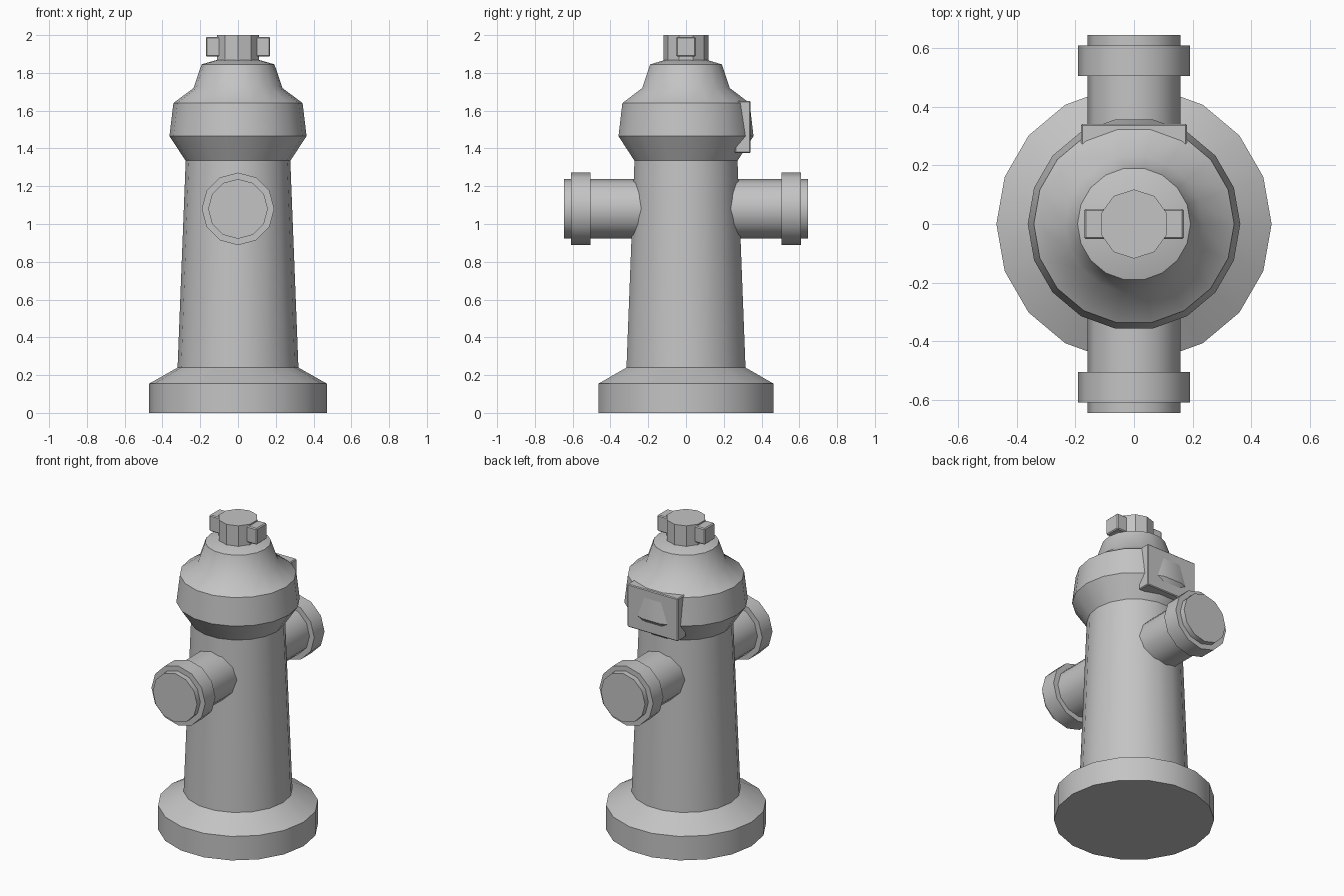
import bpy, bmesh, math
from mathutils import Matrix

if "Cube" in bpy.data.objects:
    bpy.data.objects.remove(bpy.data.objects["Cube"], do_unlink=True)

grey = bpy.data.materials.new("cast_grey")
grey.use_nodes = True
grey.diffuse_color = (0.55, 0.55, 0.55, 1)
grey.node_tree.nodes["Principled BSDF"].inputs["Base Color"].default_value = grey.diffuse_color


def finish(name, bm, matrix=Matrix()):
    bm.transform(matrix)
    bmesh.ops.recalc_face_normals(bm, faces=bm.faces)
    mesh = bpy.data.meshes.new(name)
    bm.to_mesh(mesh)
    bm.free()
    mesh.materials.append(grey)
    obj = bpy.data.objects.new(name, mesh)
    bpy.context.collection.objects.link(obj)
    bpy.ops.object.select_all(action="DESELECT")
    obj.select_set(True)
    bpy.context.view_layer.objects.active = obj
    bpy.ops.object.shade_smooth_by_angle(angle=math.radians(35))
    return obj


def lathe(name, profile, sides, phase=0.0, matrix=Matrix()):
    """Closed solid of revolution from (radius, height) points."""
    bm = bmesh.new()
    rings = []
    for r, z in profile:
        angles = [phase + math.tau * i / sides for i in range(sides)]
        rings.append([bm.verts.new((r * math.cos(a), r * math.sin(a), z)) for a in angles])
    for low, high in zip(rings, rings[1:]):
        for i in range(sides):
            j = (i + 1) % sides
            bm.faces.new((low[i], low[j], high[j], high[i]))
    bm.faces.new(rings[0][::-1])
    bm.faces.new(rings[-1])
    return finish(name, bm, matrix)


def box(name, center, size, bevel):
    bm = bmesh.new()
    bmesh.ops.create_cube(bm, size=1)
    bm.transform(Matrix.Diagonal((*size, 1)))
    bmesh.ops.bevel(bm, geom=bm.edges[:], offset=bevel, segments=1, affect="EDGES")
    return finish(name, bm, Matrix.Translation(center))


# Flared base, tapered barrel and bonnet
lathe("barrel", [(0.47, 0), (0.47, 0.155), (0.32, 0.24), (0.277, 1.335),
                 (0.363, 1.465), (0.342, 1.64), (0.235, 1.72),
                 (0.193, 1.845), (0.1, 1.872)], 18)

# Operating nut with two lugs
lathe("top_nut", [(0.118, 1.865), (0.118, 2.0)], 10, math.pi / 2)
for side, sign in (("left", 1), ("right", -1)):
    box(side + "_nut_lug", (sign * 0.12, 0, 1.938), (0.1, 0.104, 0.105), 0.006)

# Outlets with a collar at front and back
outlet = [(0.158, 0.2), (0.158, 0.505), (0.192, 0.505), (0.192, 0.61),
          (0.158, 0.61), (0.158, 0.645)]
for side, sign in (("front", 1), ("back", -1)):
    turn = Matrix.Translation((0, 0, 1.08)) @ Matrix.Rotation(sign * math.pi / 2, 4, "X")
    lathe(side + "_outlet", outlet, 12, 0, turn)

# Plate on the back of the bonnet
box("back_plate", (0, 0.301, 1.513), (0.362, 0.082, 0.276), 0.005)
